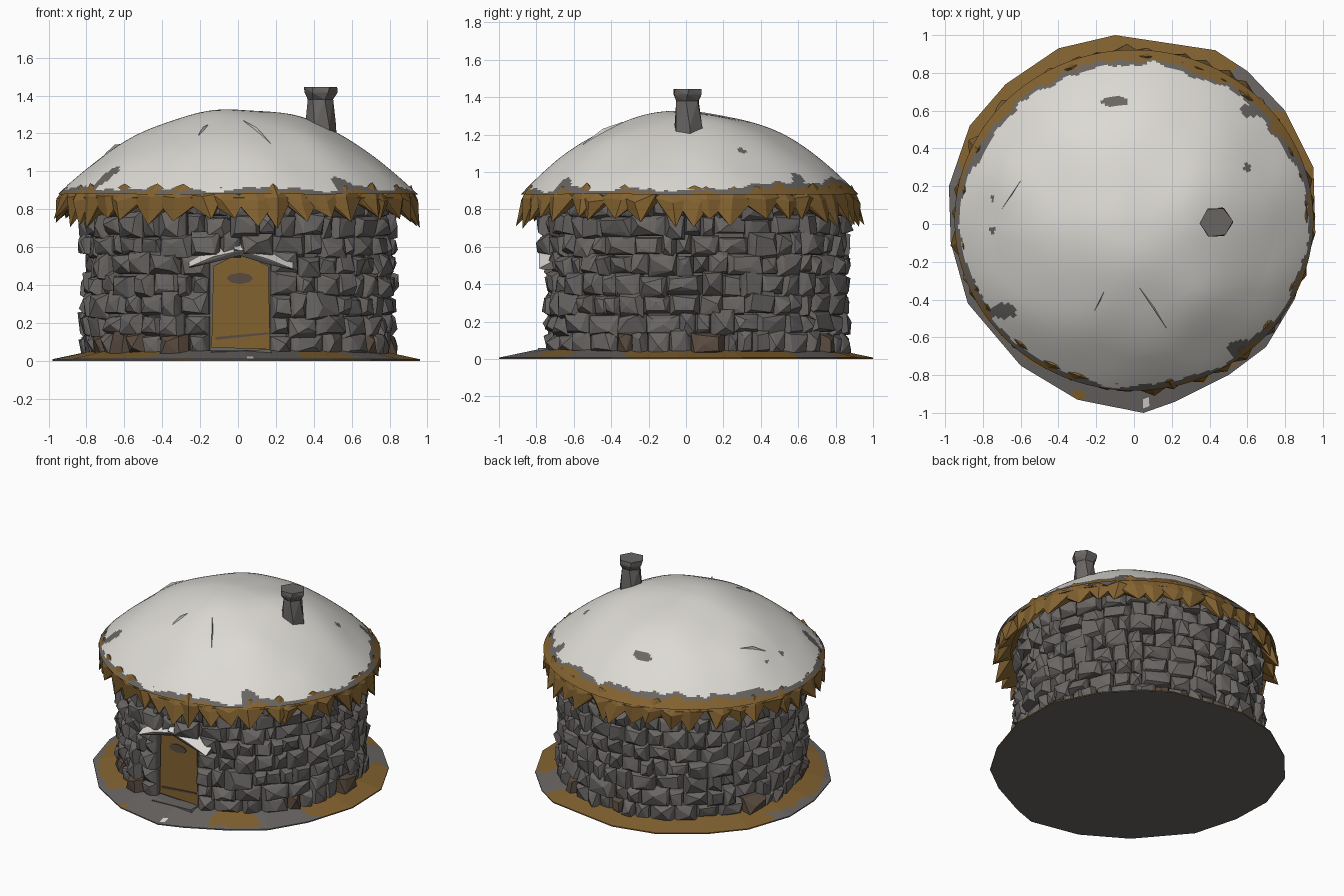
import bpy, bmesh, random
from math import sin, cos, pi, tau, hypot, atan2, degrees
from mathutils import Vector, noise

random.seed(7)
rnd = random.uniform
old = bpy.data.objects.get("Cube")
if old:
    bpy.data.objects.remove(old, do_unlink=True)


def material(name, r, g, b):
    m = bpy.data.materials.new(name)
    m.use_nodes = True
    m.diffuse_color = (r, g, b, 1)
    node = next(n for n in m.node_tree.nodes if n.type == 'BSDF_PRINCIPLED')
    node.inputs["Base Color"].default_value = (r, g, b, 1)
    node.inputs["Roughness"].default_value = 0.9
    return m


SNOW, STONE, THATCH, EARTH = range(4)
MATS = [material("snow white", 0.72, 0.70, 0.66),
        material("stone grey", 0.14, 0.13, 0.124),
        material("thatch brown", 0.225, 0.122, 0.03),
        material("dark earth", 0.10, 0.07, 0.05)]


def finish(bm, name, smooth=False):
    bmesh.ops.recalc_face_normals(bm, faces=bm.faces)
    for f in bm.faces:
        f.smooth = smooth
    me = bpy.data.meshes.new(name)
    bm.to_mesh(me)
    bm.free()
    for m in MATS:
        me.materials.append(m)
    ob = bpy.data.objects.new(name, me)
    bpy.context.collection.objects.link(ob)


def hull(bm, points, mat):
    """Add the convex block around the points."""
    verts = [bm.verts.new(p) for p in points]
    before = set(bm.faces)
    res = bmesh.ops.convex_hull(bm, input=verts, use_existing_faces=False)
    for f in set(bm.faces) - before:
        f.material_index = mat
    inner = [v for v in res["geom_interior"] if isinstance(v, bmesh.types.BMVert)]
    bmesh.ops.delete(bm, geom=inner, context='VERTS')


def grid(bm, rings, rule):
    """Skin closed rings of points; rule(centre) gives the material."""
    rows = [[bm.verts.new(p) for p in ring] for ring in rings]
    n = len(rows[0])
    for a, b in zip(rows, rows[1:]):
        for i in range(n):
            j = (i + 1) % n
            f = bm.faces.new((a[i], a[j], b[j], b[i]))
            f.material_index = rule(f.calc_center_median())
    return rows


def slab(name, outline, y0, y1, rule):
    """Extrude an (x, z) outline along y."""
    bm = bmesh.new()
    rows = grid(bm, [[(x, y, z) for x, z in outline] for y in (y0, y1)], lambda c: STONE)
    for row in rows:
        bm.faces.new(row)
    bmesh.ops.recalc_face_normals(bm, faces=bm.faces)
    for f in bm.faces:
        f.material_index = rule(f)
    finish(bm, name)


# Ground: angular apron sloping up to the wall, with brown stretches
OUTLINE = [(-.1, 1), (-.4, .93), (-.68, .74), (-.87, .52), (-.98, .2), (-.97, -.1),
           (-.88, -.42), (-.6, -.75), (-.3, -.93), (.05, -1), (.22, -.94), (.5, -.8),
           (.7, -.65), (.85, -.4), (.96, -.05), (.95, .3), (.8, .6), (.6, .81), (.43, .92)]
rim = []
for p, q in zip(OUTLINE, OUTLINE[1:] + OUTLINE[:1]):
    rim += [Vector(p).lerp(Vector(q), k / 10) for k in range(10)]
# start angle, end angle, outer radius of each brown stretch
BROWN = [(-18, 38, 1.1), (58, 162, 1.1), (162, 198, .9), (198, 240, .93), (292, 315, .91)]


def ground_colour(c):
    if hypot(c.x - .06, c.y + .95) < .025:
        return SNOW
    if hypot(c.x + .29, c.y + .9) < .03:
        return THATCH
    wob = noise.noise((c.x * 5, c.y * 5, 3.3))
    a = degrees(atan2(c.y, c.x)) + 8 * wob
    r = hypot(c.x, c.y) + .05 * wob
    return THATCH if any(lo < t < hi and r < far for lo, hi, far in BROWN
                         for t in (a, a + 360)) else STONE


bm = bmesh.new()
rings = [[(p.x, p.y, 0) for p in rim]]
for k in range(13):
    f = 1 - k * 0.024
    rings.append([(p.x * f, p.y * f, 0.008 + 0.045 * min(1, k / 9)) for p in rim])
rows = grid(bm, rings, ground_colour)
bm.faces.new(rows[-1]).material_index = STONE
bm.faces.new(rows[0]).material_index = STONE
finish(bm, "ground_apron")

# Wall core behind the stones
WALL_Y = 0.045


def polar(a, r, z):
    return (r * cos(a), WALL_Y + r * sin(a), z)


bm = bmesh.new()
rows = grid(bm, [[polar(tau * i / 32, 0.74, z) for i in range(32)] for z in (0.03, 0.92)],
            lambda c: STONE)
for row in rows:
    bm.faces.new(row).material_index = STONE
finish(bm, "wall_core")

# Wall stones: staggered courses of rough blocks, stopping at the doorway
bm = bmesh.new()
ROWS = 8
H = 0.84 / ROWS
for row in range(ROWS):
    z0 = 0.03 + row * H
    if z0 < 0.5:
        a, end = 0.23 - pi / 2, 1.5 * pi - 0.2
    else:
        a = rnd(0, 0.2)
        end = a + tau
    while a < end - 0.01:
        w = rnd(0.09, 0.25)
        if end - a - w < 0.08:
            w = end - a
        lean = 0.014 * (1 - row / ROWS) + rnd(-.022, .02)
        lo, hi = z0 + rnd(-.025, .01), z0 + H + rnd(-.01, .03)
        pts = []
        for s, side in ((a, 1), (a + w, -1)):
            for z in (lo, hi):
                pts.append(polar(s, 0.7, z))
                pts.append(polar(s, 0.775 + lean, z))
                pts.append(polar(s + side * w * rnd(.08, .25), 0.808 + lean + rnd(-.018, .018),
                                 z + (z0 + H / 2 - z) * rnd(.1, .5)))
        pts.append(polar(a + w * rnd(.25, .75), 0.82 + lean + rnd(-.01, .015),
                         z0 + H * rnd(.25, .8)))
        earthy = row == 0 and random.random() < 0.2
        hull(bm, pts, EARTH if earthy else STONE)
        a += w
finish(bm, "wall_stones")

# Doorway: plank door, step and a rough gabled lintel with snow on it
DOOR = [(-.14, .07), (.17, .06), (.165, .3), (.16, .5), (.01, .57), (-.13, .5)]
slab("door", DOOR, -0.705, -0.66, lambda f: THATCH)
slab("door_latch_plate", [(0.01 + .07 * cos(tau * i / 8), .435 + .03 * sin(tau * i / 8))
                          for i in range(8)], -0.712, -0.704, lambda f: EARTH)
slab("door_bottom_rail", [(-.12, .125), (.16, .15), (.16, .14), (-.12, .11)],
     -0.712, -0.704, lambda f: EARTH)
slab("door_step", [(-.17, .0), (.2, .0), (.17, .06), (-.14, .05)], -0.79, -0.65,
     lambda f: STONE)
bm = bmesh.new()
for x0, x1, z0, z1 in ((-.26, .03, .515, .605), (.29, -.02, .505, .61)):
    pts = []
    for x, z, low in ((x0, z0, .025), (.55 * x0 + .45 * x1, z0 + .055, .05), (x1, z1, .045)):
        pts += [(x, -.77, z - low), (x, -.785, z - .02), (x, -.68, z + .035),
                (x, -.66, z - low)]
    hull(bm, pts, STONE)
bm.normal_update()
for f in bm.faces:
    if f.normal.z > 0.55:
        f.material_index = SNOW
finish(bm, "door_lintel")

# Roof: shallow snow dome with a ragged edge, grey melt line and thatch below it
ROOF_Y = 0.02
SQUASH = 0.95
PATCHES = [(-.1, .65, .07, .028), (.61, .6, .045, .035), (.6, .3, .02, .02),
           (-.69, -.46, .07, .04), (-.75, -.03, .014, .02), (-.75, .14, .012, .018),
           (.57, -.66, .08, .045)]


def roof_point(a, r, dz=0.0):
    x, y = r * cos(a), r * sin(a) * SQUASH + ROOF_Y
    bump = 0.02 * noise.noise((x * 2.8, y * 2.8, 1.7)) * min(1, 4 * (1 - r))
    return (x, y, 1.325 - 0.445 * (r / 0.95) ** 2.15 + bump + dz)


def roof_colour(c):
    y = (c.y - ROOF_Y) / SQUASH
    r, a = hypot(c.x, y), atan2(y, c.x)
    rag = 0.03 * noise.noise((4 * cos(a), 4 * sin(a), 5)) \
        + 0.02 * noise.noise((13 * cos(a), 13 * sin(a), 2))
    edge = 0.925 + rag - 0.06 * max(0, sin(a))
    melt = 0.022 + 0.03 * noise.noise((5 * cos(a), 5 * sin(a), 8))
    if r > edge + max(0.008, melt):
        return THATCH
    if r > edge or any(((c.x - px) / rx) ** 2 + ((c.y - py) / ry) ** 2 < 1
                       for px, py, rx, ry in PATCHES):
        return STONE
    return SNOW


bm = bmesh.new()
SEG = 240
radii = [0.02 + 0.04 * k for k in range(12)] + [0.5 + 0.009 * k for k in range(51)]
rows = grid(bm, [[roof_point(tau * i / SEG, r) for i in range(SEG)] for r in radii],
            roof_colour)
bm.faces.new(rows[0]).material_index = SNOW
finish(bm, "snow_roof", smooth=True)


def eave(a, r, z):
    return (r * cos(a), r * sin(a) * SQUASH + ROOF_Y, z)


# Roof underside, closing the eaves back to the wall
bm = bmesh.new()
grid(bm, [[eave(tau * i / 48, r, z) for i in range(48)] for r, z in ((.94, .86), (.74, .88))],
     lambda c: THATCH)
finish(bm, "eaves_underside")

# Thatch fringe: overlapping hanging tufts with peaked tops
bm = bmesh.new()
TUFTS = 42
for i in range(TUFTS):
    a = tau * (i + rnd(-.3, .3)) / TUFTS
    w = tau / TUFTS * rnd(.65, 1.0)
    hull(bm, [eave(a - w, .925, rnd(.85, .89)), eave(a + w, .925, rnd(.85, .89)),
              eave(a - w * .7, .925, .82), eave(a + w * .7, .925, .82),
              eave(a + rnd(-.04, .04), .915, rnd(.895, .945)),
              eave(a + rnd(-.03, .03), rnd(.945, .965), rnd(.83, .87)),
              eave(a + rnd(-.05, .05), rnd(.935, .985), rnd(.695, .76)),
              eave(a - w, .85, .85), eave(a + w, .85, .85)], THATCH)
finish(bm, "thatch_fringe")

# Narrow wind-cut ridges on the snow
bm = bmesh.new()
for x0, y0, x1, y1 in ((.03, -.34, .17, -.55), (-.21, -.46, -.16, -.36), (-.7, .08, -.6, .23)):
    pts = []
    for x, y, dz in ((x0, y0, .004), (x1, y1, .004), ((x0 + x1) / 2, (y0 + y1) / 2, .02)):
        v = (y - ROOF_Y) / SQUASH
        p = Vector(roof_point(atan2(v, x), hypot(x, v), dz))
        pts += [p, p + Vector((.012, .006, -.03))]
    hull(bm, pts, SNOW)
finish(bm, "snow_ridges")

# Chimney: rough six-sided stack with a flared cap
bm = bmesh.new()
rings = []
for z, r in ((1.12, .085), (1.24, .08), (1.38, .066), (1.415, .088), (1.445, .086)):
    twist = rnd(-.2, .2)
    rings.append([(0.435 + r * rnd(.93, 1.05) * cos(tau * i / 6 + twist),
                   0.01 + r * rnd(.93, 1.05) * sin(tau * i / 6 + twist), z)
                  for i in range(6)])
rows = grid(bm, rings, lambda c: STONE)
for row in (rows[0], rows[-1]):
    bm.faces.new(row).material_index = STONE
bmesh.ops.triangulate(bm, faces=[f for f in bm.faces if len(f.verts) == 4])
finish(bm, "chimney")
